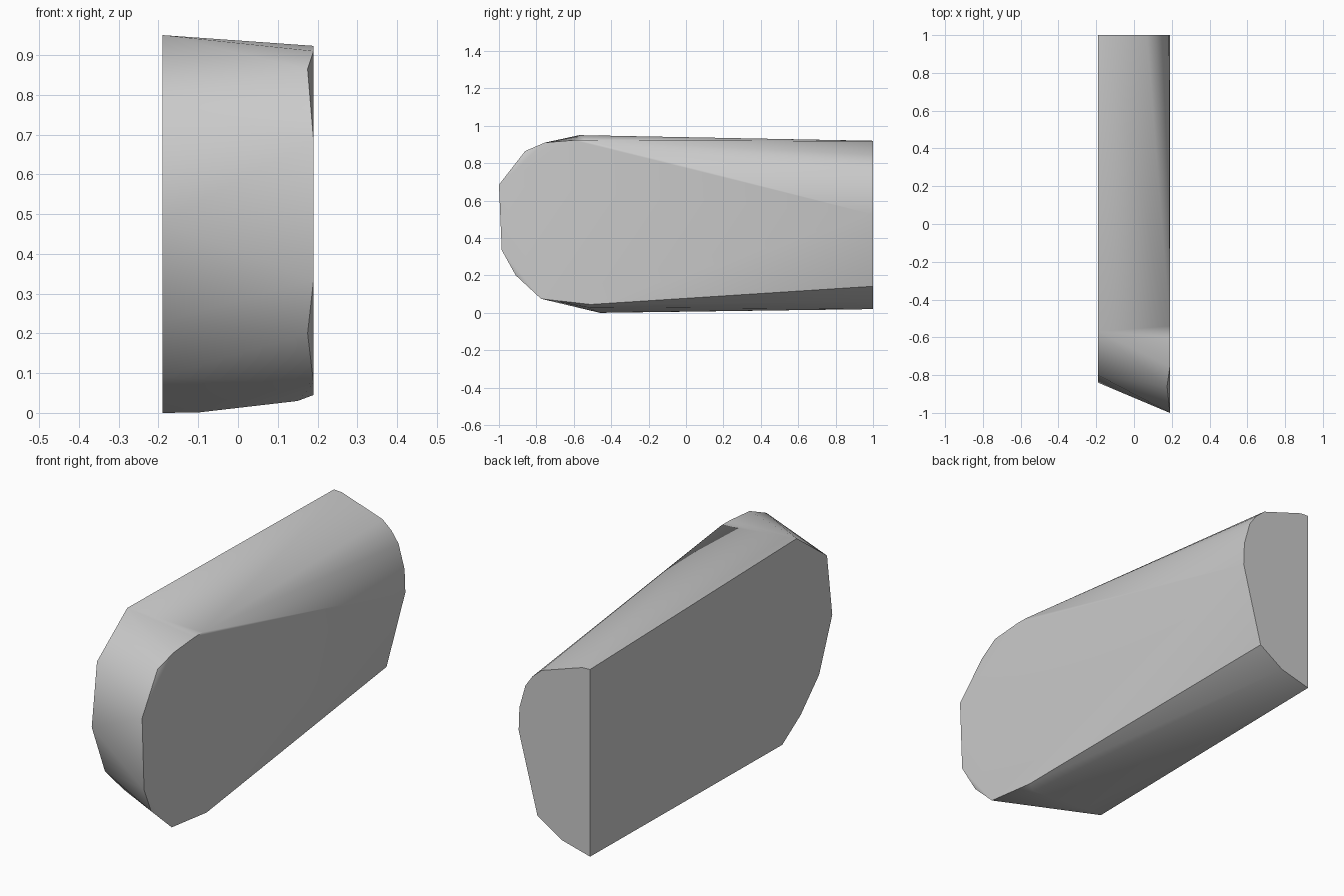
import bpy
import bmesh

if "Cube" in bpy.data.objects:
    bpy.data.objects.remove(bpy.data.objects["Cube"], do_unlink=True)

HALF_WIDTH = 0.19
BACK = 1.0

# Flat side outline (y, z), rounded nose and straight back
flat_side = [(1, 0.92), (-0.57, 0.95), (-0.8, 0.78), (-0.84, 0.48),
             (-0.74, 0.23), (-0.6, 0.09), (-0.46, 0), (1, 0.02)]
# Opposite side outline (y, z), tapering to a point at the back
tapered_side = [(1, 0.526), (-0.54, 0.923), (-0.6, 0.923), (-0.755, 0.91),
                (-1, 0.685), (-0.985, 0.335), (-0.775, 0.075), (-0.51, 0.045)]
# Half-round back end (x, z)
back_end = [(-0.148, 0.918), (0.069, 0.846), (0.117, 0.804), (0.154, 0.751),
            (0.186, 0.637), (0.09, 0.142), (-0.037, 0.06)]
# Softened corners on the nose and underside
corners = [(0.175, -0.86, 0.865), (0.175, -0.91, 0.2),
           (0.15, -0.53, 0.03), (-0.1, -0.46, 0.001)]

points = [(-HALF_WIDTH, y, z) for y, z in flat_side]
points += [(HALF_WIDTH, y, z) for y, z in tapered_side]
points += [(x, BACK, z) for x, z in back_end]
points += corners

# Stretch a skin over the outlines
bm = bmesh.new()
for p in points:
    bm.verts.new(p)
hull = bmesh.ops.convex_hull(bm, input=bm.verts[:])
loose = [v for v in bm.verts if not v.link_faces]
bmesh.ops.delete(bm, geom=loose, context='VERTS')
bmesh.ops.dissolve_limit(bm, angle_limit=0.005, verts=bm.verts[:], edges=bm.edges[:])
bmesh.ops.recalc_face_normals(bm, faces=bm.faces[:])

mesh = bpy.data.meshes.new("rounded_block")
bm.to_mesh(mesh)
bm.free()
block = bpy.data.objects.new("rounded_block", mesh)
bpy.context.collection.objects.link(block)

# Plain grey surface
grey = bpy.data.materials.new("light_grey")
grey.use_nodes = True
colour = (0.6, 0.6, 0.6, 1)
grey.diffuse_color = colour
grey.node_tree.nodes["Principled BSDF"].inputs["Base Color"].default_value = colour
mesh.materials.append(grey)

# Smooth the curved skin, keep the end edges sharp
bpy.ops.object.select_all(action='DESELECT')
block.select_set(True)
bpy.context.view_layer.objects.active = block
bpy.ops.object.shade_smooth_by_angle(angle=0.52)
